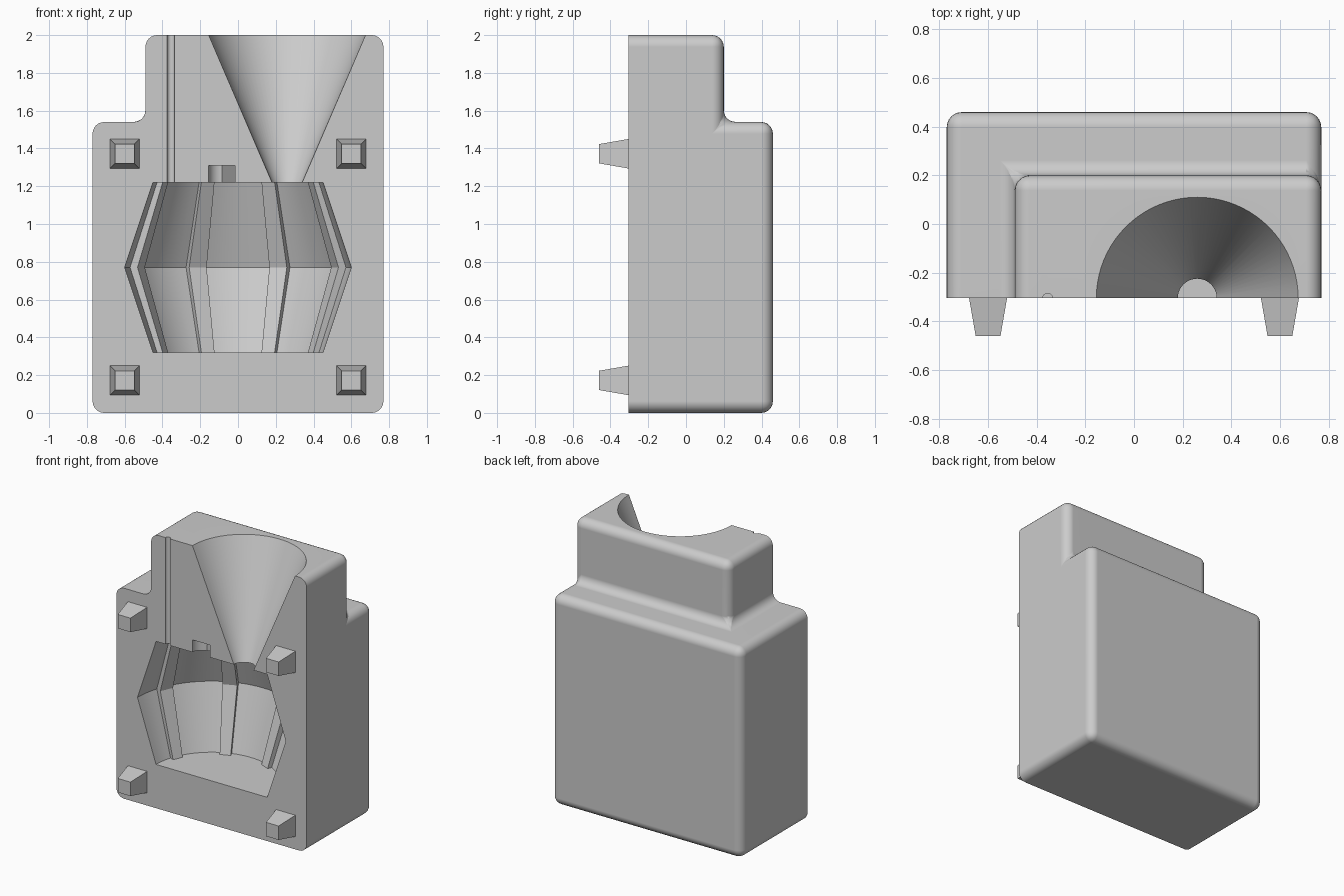
import bpy, bmesh
from math import sin, cos, tau, radians, asin
from mathutils import Matrix

if "Cube" in bpy.data.objects:
    bpy.data.objects.remove(bpy.data.objects["Cube"])

FRONT = -0.305   # parting plane
BACK = 0.46
STEP = 1.54      # height of the shoulder
LIP = 1.22       # ceiling of the cavity

grey = bpy.data.materials.new("plain grey")
grey.use_nodes = True
colour = (0.6, 0.6, 0.6, 1)
grey.diffuse_color = colour
grey.node_tree.nodes["Principled BSDF"].inputs["Base Color"].default_value = colour


def add_object(name, bm):
    bmesh.ops.recalc_face_normals(bm, faces=bm.faces)
    mesh = bpy.data.meshes.new(name)
    bm.to_mesh(mesh)
    bm.free()
    mesh.materials.append(grey)
    ob = bpy.data.objects.new(name, mesh)
    bpy.context.collection.objects.link(ob)
    return ob


def loft(name, rings):
    """Closed solid through equal-length rings of points."""
    bm = bmesh.new()
    loops = [[bm.verts.new(p) for p in ring] for ring in rings]
    for low, high in zip(loops, loops[1:]):
        for i in range(len(low)):
            bm.faces.new((low[i - 1], low[i], high[i], high[i - 1]))
    bm.faces.new(loops[0])
    bm.faces.new(loops[-1])
    return add_object(name, bm)


def circle(x, z, r, n):
    return [(x + r * cos(tau * i / n), FRONT + r * sin(tau * i / n), z) for i in range(n)]


# Stepped block: every edge rounded except the front rim
def stepped_block():
    w, left, mid, top = 0.77, -0.49, 0.2, 2.0
    points = dict(
        a=(-w, FRONT, 0), b=(w, FRONT, 0), c=(w, FRONT, top),
        d=(left, FRONT, top), e=(left, FRONT, STEP), f=(-w, FRONT, STEP),
        A=(-w, BACK, 0), B=(w, BACK, 0), H=(w, BACK, STEP), F=(-w, BACK, STEP),
        C=(w, mid, top), D=(left, mid, top), E=(left, mid, STEP), G=(w, mid, STEP))
    bm = bmesh.new()
    v = {k: bm.verts.new(p) for k, p in points.items()}
    for face in "abcdef aABb afFA AFHB bBHGCc cCDd dDEe DCGE feEGHF".split():
        bm.faces.new([v[k] for k in face])
    bmesh.ops.recalc_face_normals(bm, faces=bm.faces)
    edges = [e for e in bm.edges if any(p.co.y > FRONT + 0.01 for p in e.verts)]
    bmesh.ops.bevel(bm, geom=edges, offset=0.062, offset_type='OFFSET', segments=6,
                    profile=0.5, affect='EDGES', clamp_overlap=True)
    return add_object("mould_block", bm)


# Barrel section with eight grooves round it
def barrel_ring(z, scale):
    outer, inner, half = 0.6, 0.555, 0.05
    edge = asin(half / outer)
    steps = 8
    ring = []
    for k in range(8):
        a = tau * (k + 0.5) / 8
        for side in (-half, half):
            ring.append((inner * cos(a) - side * sin(a), inner * sin(a) + side * cos(a)))
        for i in range(steps + 1):
            t = a + edge + (tau / 8 - 2 * edge) * i / steps
            ring.append((outer * cos(t), outer * sin(t)))
    return [(x * scale, FRONT + y * scale, z) for x, y in ring]


# Small notch section: rounded on one side, sloping deeper on the other
def notch_ring(z):
    x, r = -0.085, 0.07
    ring = [(x - r * cos(radians(a)), FRONT + r * sin(radians(a)), z) for a in range(0, 91, 10)]
    ring += [(x + r, FRONT + 2 * r, z), (x + r, FRONT - r, z), (x - r, FRONT - r, z)]
    return ring


block = stepped_block()
slope = (0.415 - 0.08) / (2 - LIP)
over = 0.05
cutters = [
    loft("barrel_cutter", [barrel_ring(0.32, 0.75), barrel_ring(0.77, 1), barrel_ring(LIP, 0.75)]),
    loft("funnel_cutter", [circle(0.26, LIP - over, 0.08 - slope * over, 80),
                           circle(0.26, 2 + over, 0.415 + slope * over, 80)]),
    loft("vent_cutter", [circle(-0.355, LIP - over, 0.02, 24), circle(-0.355, 2 + over, 0.02, 24)]),
    loft("notch_cutter", [notch_ring(LIP - over), notch_ring(1.31)]),
]
for cutter in cutters:
    cutter.hide_render = True
    mod = block.modifiers.new(cutter.name, 'BOOLEAN')
    mod.operation = 'DIFFERENCE'
    mod.solver = 'EXACT'
    mod.object = cutter

# Bake the cuts and drop the cutters
graph = bpy.context.evaluated_depsgraph_get()
block.data = bpy.data.meshes.new_from_object(block.evaluated_get(graph))
block.modifiers.clear()
for cutter in cutters:
    bpy.data.objects.remove(cutter)

bpy.ops.object.select_all(action='DESELECT')
block.select_set(True)
bpy.context.view_layer.objects.active = block
bpy.ops.object.shade_smooth_by_angle(angle=radians(30))
weighted = block.modifiers.new("even_shading", 'WEIGHTED_NORMAL')
weighted.keep_sharp = True

# Tapered locating pegs on the parting plane
for side, x in (("left", 0.6), ("right", -0.6)):
    for level, z in (("lower", 0.172), ("upper", 1.372)):
        rings = []
        for y, h in ((FRONT, 0.078), (-BACK, 0.051)):
            rings.append([(x + sx * h, y, z + sz * h)
                          for sx, sz in ((-1, -1), (1, -1), (1, 1), (-1, 1))])
        loft(f"{level}_{side}_peg", rings)
